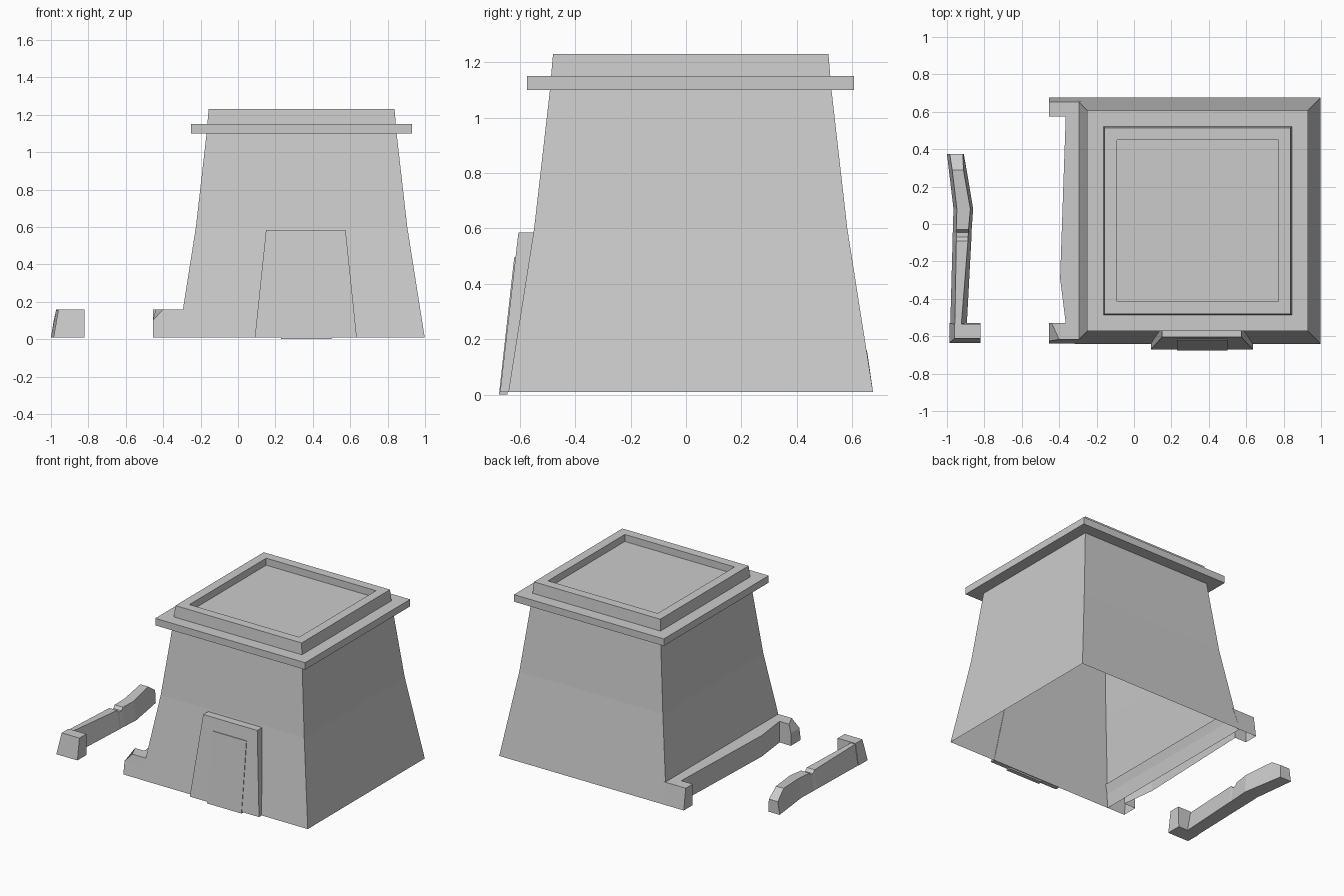
import bpy
import bmesh

cube = bpy.data.objects.get("Cube")
if cube:
    bpy.data.objects.remove(cube, do_unlink=True)

stone = bpy.data.materials.new("grey stone")
stone.use_nodes = True
stone.diffuse_color = (0.6, 0.6, 0.6, 1)
stone.node_tree.nodes["Principled BSDF"].inputs["Base Color"].default_value = (0.6, 0.6, 0.6, 1)

BASE = 0.01
CX, CY = 0.34, 0.017  # tower centre


def loft(name, rings, start=True, end=True):
    """Skin closed rings of points in order, with optional end caps."""
    bm = bmesh.new()
    loops = [[bm.verts.new(p) for p in ring] for ring in rings]
    for a, b in zip(loops, loops[1:]):
        for i in range(len(a)):
            j = (i + 1) % len(a)
            bm.faces.new((a[i], a[j], b[j], b[i]))
    if start:
        bm.faces.new(loops[0][::-1])
    if end:
        bm.faces.new(loops[-1])
    bmesh.ops.recalc_face_normals(bm, faces=bm.faces)
    mesh = bpy.data.meshes.new(name)
    bm.to_mesh(mesh)
    bm.free()
    mesh.materials.append(stone)
    obj = bpy.data.objects.new(name, mesh)
    bpy.context.collection.objects.link(obj)
    return obj


def square(half, z):
    return [(CX + sx * half, CY + sy * half, z)
            for sx, sy in ((-1, -1), (1, -1), (1, 1), (-1, 1))]


def level(points, z):
    return [(x, y, z) for x, y in points]


def slab(x0, x1, y0, y1, z):
    return level([(x0, y0), (x1, y0), (x1, y1), (x0, y1)], z)


# Tapered hollow tower with a parapet and sunken roof
profile = [(0.658, BASE), (0.565, 0.6), (0.508, 1.1), (0.497, 1.23),
           (0.432, 1.23), (0.432, 1.18)]
loft("tower", [square(h, z) for h, z in profile], start=False)

# Cornice band around the tower
loft("cornice", [square(h, z) for h, z in
                 ((0.505, 1.1), (0.59, 1.1), (0.59, 1.15), (0.5, 1.15))],
     start=False, end=False)

# Door surround and slightly raised door panel, leaning with the wall
loft("door_frame", [slab(0.09, 0.635, -0.671, -0.638, BASE),
                    slab(0.15, 0.575, -0.605, -0.546, 0.585)])
loft("door_panel", [slab(0.23, 0.5, -0.675, -0.645, 0),
                    slab(0.23, 0.5, -0.62, -0.57, 0.495)])


# Low side wall with a stub at each end, attached to the tower
def side_wall(front, back, tip, notch, root):
    return [(root, front), (tip, front), (notch, -0.53), (-0.365, -0.53),
            (-0.395, -0.29), (-0.365, 0.575), (-0.455, 0.575),
            (-0.455, back), (root, back)]


loft("side_wall", [
    level(side_wall(-0.64, 0.675, -0.455, -0.455, -0.315), BASE),
    level(side_wall(-0.626, 0.662, -0.455, -0.455, -0.30), 0.1),
    level(side_wall(-0.617, 0.653, -0.4, -0.44, -0.28), 0.16)], start=False)

# Broken far wall: y, bottom outer/inner x, top outer/inner x, top z
sections = [
    (-0.56, -0.983, -0.895, -0.958, -0.925, 0.155),
    (-0.09, -0.97, -0.87, -0.95, -0.888, 0.14),
    (-0.07, -0.97, -0.87, -0.95, -0.888, 0.12),
    (-0.045, -0.969, -0.868, -0.95, -0.885, 0.12),
    (-0.03, -0.969, -0.868, -0.95, -0.885, 0.14),
    (0.08, -0.965, -0.86, -0.947, -0.875, 0.145),
    (0.29, -0.99, -0.895, -0.972, -0.912, 0.158),
    (0.375, -1.0, -0.91, -0.985, -0.915, 0.1)]
loft("broken_wall", [[(bo, y, BASE), (bi, y, BASE), (ti, y, z), (to, y, z)]
                     for y, bo, bi, to, ti, z in sections])

# Return stub at the front of the broken wall
loft("broken_wall_stub", [slab(-0.986, -0.82, -0.635, -0.53, BASE),
                          slab(-0.96, -0.82, -0.612, -0.535, 0.16)])
